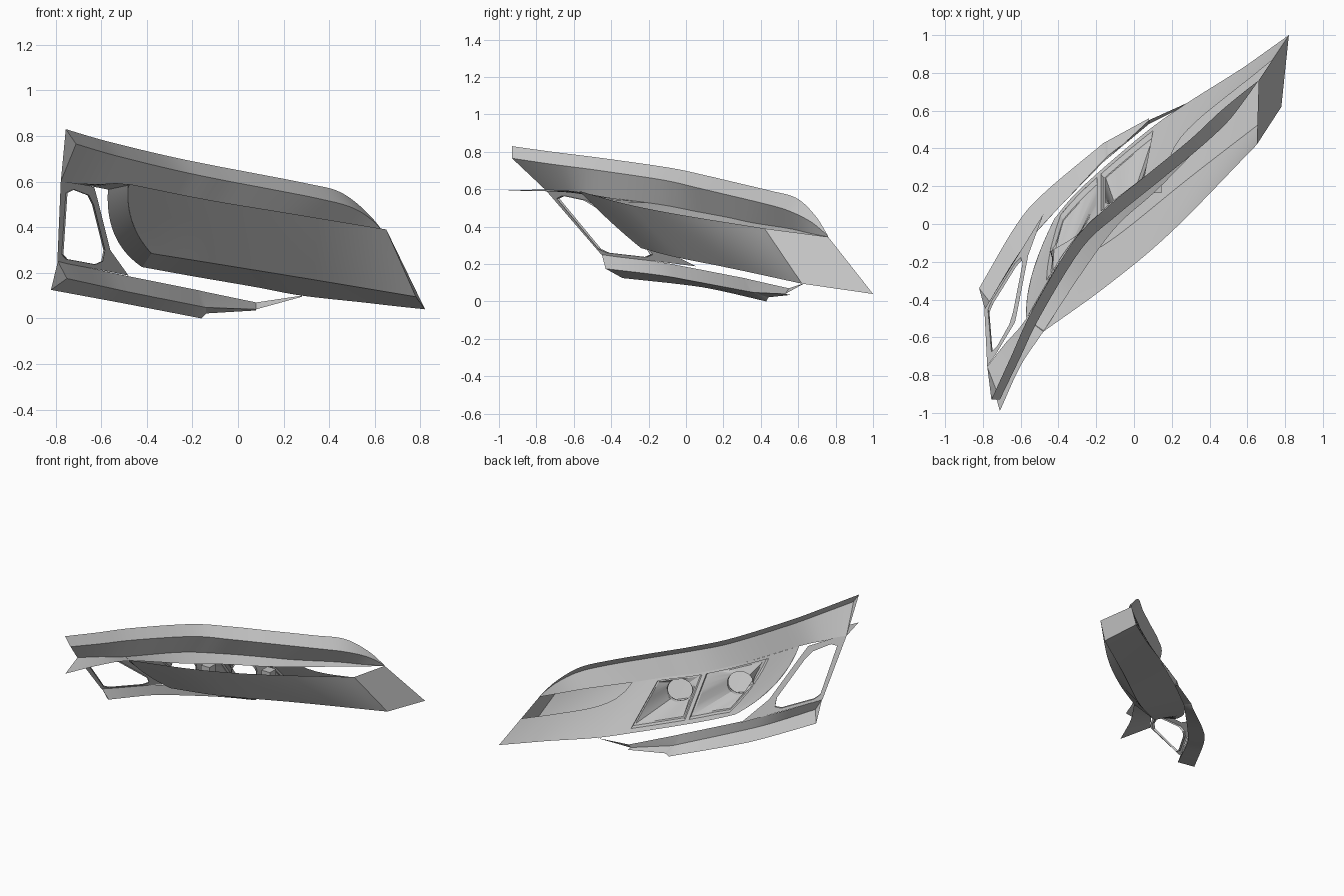
import bpy
import math
from mathutils import Vector

default_cube = bpy.data.objects.get("Cube")
if default_cube:
    bpy.data.objects.remove(default_cube, do_unlink=True)

grey = bpy.data.materials.new("plain grey")
grey.use_nodes = True
grey.diffuse_color = (0.55, 0.55, 0.55, 1)
grey.node_tree.nodes["Principled BSDF"].inputs["Base Color"].default_value = grey.diffuse_color


def vectors(*points):
    return [Vector(p) for p in points]


def along(curve, u):
    """Point on a smooth curve through the control points; u counts control points."""
    last = len(curve) - 1
    i = min(int(u), last - 1)
    f = u - i
    b, c = curve[i], curve[i + 1]
    a = curve[i - 1] if i > 0 else b * 2 - c
    d = curve[i + 2] if i + 2 <= last else c * 2 - b
    return b + (c - a) * (f / 2) + (a * 2 - b * 5 + c * 4 - d) * (f * f / 2) \
        + (b * 3 - a - c * 3 + d) * (f * f * f / 2)


def smooth(curve, steps=6):
    count = (len(curve) - 1) * steps
    return [along(curve, k / steps) for k in range(count + 1)]


def make(name, verts, faces):
    mesh = bpy.data.meshes.new(name)
    mesh.from_pydata(verts, [], faces)
    mesh.materials.append(grey)
    mesh.validate()
    obj = bpy.data.objects.new(name, mesh)
    bpy.context.scene.collection.objects.link(obj)
    for other in bpy.context.selected_objects:
        other.select_set(False)
    obj.select_set(True)
    bpy.context.view_layer.objects.active = obj
    bpy.ops.object.shade_smooth_by_angle(angle=math.radians(22))


def loft(name, rows, closed=False):
    """Skin a sheet over rows of equally many points."""
    n = len(rows[0])
    verts = [p for row in rows for p in row]
    faces = []
    for r in range(len(rows) - 1):
        for k in range(n if closed else n - 1):
            j = (k + 1) % n
            faces.append((r * n + k, r * n + j, r * n + n + j, r * n + n + k))
    make(name, verts, faces)


# Guide curves, running from the inner tip to the outer end
ridge = vectors((.66, .76, .35), (.57, .69, .46), (.45, .59, .553), (.3, .45, .592),
                (.08, .27, .635), (-.13, .1, .675), (-.32, -.09, .715),
                (-.54, -.46, .768), (-.65, -.7, .798), (-.755, -.93, .83))
brow_low = vectors((.66, .76, .345), (.55, .66, .365), (.42, .55, .39), (.2, .36, .42),
                   (.03, .22, .45), (-.17, .06, .48), (-.36, -.15, .52),
                   (-.57, -.5, .565), (-.68, -.63, .585), (-.777, -.755, .6))
ledge_back = vectors((.66, .76, .345), (.56, .64, .36), (.45, .52, .375), (.25, .31, .4),
                     (.1, .16, .42), (-.09, -.01, .45), (-.27, -.25, .5),
                     (-.48, -.57, .585), (-.6, -.75, .59), (-.71, -.99, .59))
face_low = vectors((.82, 1, .04), (.68, .9, .055), (.55, .81, .07), (.28, .64, .1),
                   (.08, .5, .137), (-.17, .29, .18), (-.32, .15, .207), (-.42, .03, .225))
face_top = brow_low[:len(face_low)]

# Brow: overhanging lip, creased at the rear, and the ledge behind it
crease = []
for i, p in enumerate(ridge):
    start, finish = min(1, i / 2), min(1, (len(ridge) - 1 - i) / 4)
    crease.append(p + Vector((.045, -.05 * finish, -.065)) * start)
loft("brow_lip", [smooth(ridge), smooth(crease)])
loft("brow_band", [smooth(crease), smooth(brow_low)])
loft("brow_ledge", [smooth(brow_low), smooth(ledge_back)])
make("brow_end_cap", [ridge[-1], crease[-1], brow_low[-1]], [(0, 1, 2)])


# Front panel with two lamp windows and a long opening at the inner end
OPENING = 3.05


def panel_point(u, v):
    if u < OPENING:
        start = .45 * math.sqrt(1 - (u / OPENING) ** 8)
        v = start + (1 - start) * v
    p = along(face_top, u).lerp(along(face_low, u), v)
    bulge = max(0, u - 6) * 4 * v * (1 - v)
    return p + Vector((-.045, -.03, -.03)) * bulge


windows = [(3.88, 5.03), (5.14, 6.5)]
V_TOP, V_LOW = .05, .91
end_u = len(face_low) - 1
u_marks = sorted([k / 8 for k in range(end_u * 8 + 1)]
                 + [w for pair in windows for w in pair] + [OPENING])
v_marks = [0, V_TOP, .25, .5, .75, V_LOW, 1]
verts = [panel_point(u, v) for u in u_marks for v in v_marks]
faces = []
rows = len(v_marks)
for i in range(len(u_marks) - 1):
    for j in range(rows - 1):
        u = (u_marks[i] + u_marks[i + 1]) / 2
        v = (v_marks[j] + v_marks[j + 1]) / 2
        if V_TOP < v < V_LOW and any(a < u < b for a, b in windows):
            continue
        k = i * rows + j
        faces.append((k, k + 1, k + rows + 1, k + rows))
make("front_panel", verts, faces)

# Lamp bowls: stepped square mouth narrowing to a round open tube
SIDE = 8
border = []
for side in range(4):
    for k in range(SIDE):
        a, b = 2 * k / SIDE - 1, -1
        for turn in range(side):
            a, b = -b, a
        border.append((a, b))
across, down = Vector((-.86, -.5, 0)), Vector((0, 0, -1))
backward = Vector((.5, -.86, 0))
centres = vectors((-.06, .16, .345), (-.38, -.085, .39))
for name, (u0, u1), centre in zip(("inner", "outer"), windows, centres):
    def mouth(scale, depth):
        return [panel_point((u0 + u1) / 2 + a * scale * (u1 - u0) / 2,
                            (V_TOP + V_LOW) / 2 + b * scale * (V_LOW - V_TOP) / 2)
                + backward * depth for a, b in border]

    def ring(radius, depth):
        points = []
        for a, b in border:
            t = math.atan2(b, a)
            points.append(centre + backward * depth
                          + (across * math.cos(t) + down * math.sin(t)) * radius)
        return points

    loft(name + "_lamp_bowl", [mouth(1, 0), mouth(.95, .025), mouth(.88, .025),
                               ring(.088, .02)], closed=True)
    loft(name + "_lamp_tube", [ring(.088, .02), ring(.082, .04), ring(.088, .06)], closed=True)


# Small mounting brackets beside the lamp tubes
def block(name, centre, size):
    verts = [centre + Vector((x * size[0], y * size[1], z * size[2])) / 2
             for x in (-1, 1) for y in (-1, 1) for z in (-1, 1)]
    faces = [(0, 1, 3, 2), (4, 6, 7, 5), (0, 4, 5, 1), (2, 3, 7, 6), (0, 2, 6, 4), (1, 5, 7, 3)]
    make(name, verts, faces)


for name, centre in zip(("inner", "outer"), centres):
    block(name + "_lamp_bracket", centre + Vector((.17, .04, 0)), (.07, .07, .08))

# Housing: rear wall, floor, curved outer wall and inner end wall
rear_top = vectors((.65, .42, .39), (.2, -.04, .465), (-.14, -.325, .522), (-.48, -.57, .59))
rear_low = vectors((.78, .62, .095), (.3, .25, .175), (-.1, -.07, .24), (-.38, -.24, .285))
rear_end = len(rear_top) - 1
STEPS = 30
fractions = [k / STEPS for k in range(STEPS + 1)]


def rear_point(u, t):
    p = along(rear_top, u).lerp(along(rear_low, u), t)
    return p + Vector((-.035, 0, -.01)) * (4 * t * (1 - t) * max(0, u - 2))


loft("housing_rear_wall", [[rear_point(rear_end * f, t) for f in fractions]
                           for t in fractions[::3]])
loft("housing_floor", [[along(rear_low, rear_end * f) for f in fractions],
                       [along(face_low, end_u * f) for f in fractions]])
loft("housing_outer_wall", [[rear_point(rear_end, t) for t in fractions],
                            [panel_point(end_u, t) for t in fractions]])
make("housing_inner_wall", [rear_top[0], brow_low[0], face_low[0], rear_low[0]], [(0, 1, 2, 3)])

# Lower strip with the same creased section as the brow, narrowing past its lowest point
strip_top = vectors((-.79, -.45, .25), (-.62, -.17, .215), (-.48, 0, .185),
                    (-.18, .31, .125), (-.16, .33, .12), (.08, .55, .07))
strip_crease = vectors((-.75, -.43, .175), (-.59, -.14, .14), (-.45, .03, .11),
                       (-.16, .34, .052), (-.14, .36, .048), (.08, .53, .04))
strip_low = vectors((-.82, -.34, .125), (-.62, 0, .088), (-.47, .17, .06),
                    (-.16, .43, 0), (-.14, .44, .022), (.08, .56, .035))
strip_rows = [smooth(curve[:4]) + curve[4:] for curve in (strip_top, strip_crease, strip_low)]
loft("strip_upper", strip_rows[:2])
loft("strip_lower", strip_rows[1:])
make("strip_end_cap", [strip_top[0], strip_crease[0], strip_low[0]], [(0, 1, 2)])
tip = face_low[3]
make("strip_link", [strip_top[-1], strip_crease[-1], tip - Vector((0, .01, .005)), tip],
     [(0, 1, 2, 3)])

# Outer frame: rounded opening joining the brow to the strip
inside = [(-.755, .55), (-.725, .565), (-.66, .54), (-.64, .5), (-.59, .3),
          (-.6, .25), (-.63, .237), (-.755, .26), (-.773, .28)]
outside = [(-.777, .6), (-.73, .6), (-.63, .575), (-.615, .52), (-.56, .3),
           (-.48, .188), (-.6, .212), (-.76, .242), (-.792, .25)]


def on_frame(pairs, depth=0):
    return [Vector((x + depth / 2, .915 + 1.435 * x - .924 * z - depth, z)) for x, z in pairs]


loft("outer_frame", [on_frame(outside), on_frame(inside), on_frame(inside, .015)], closed=True)
